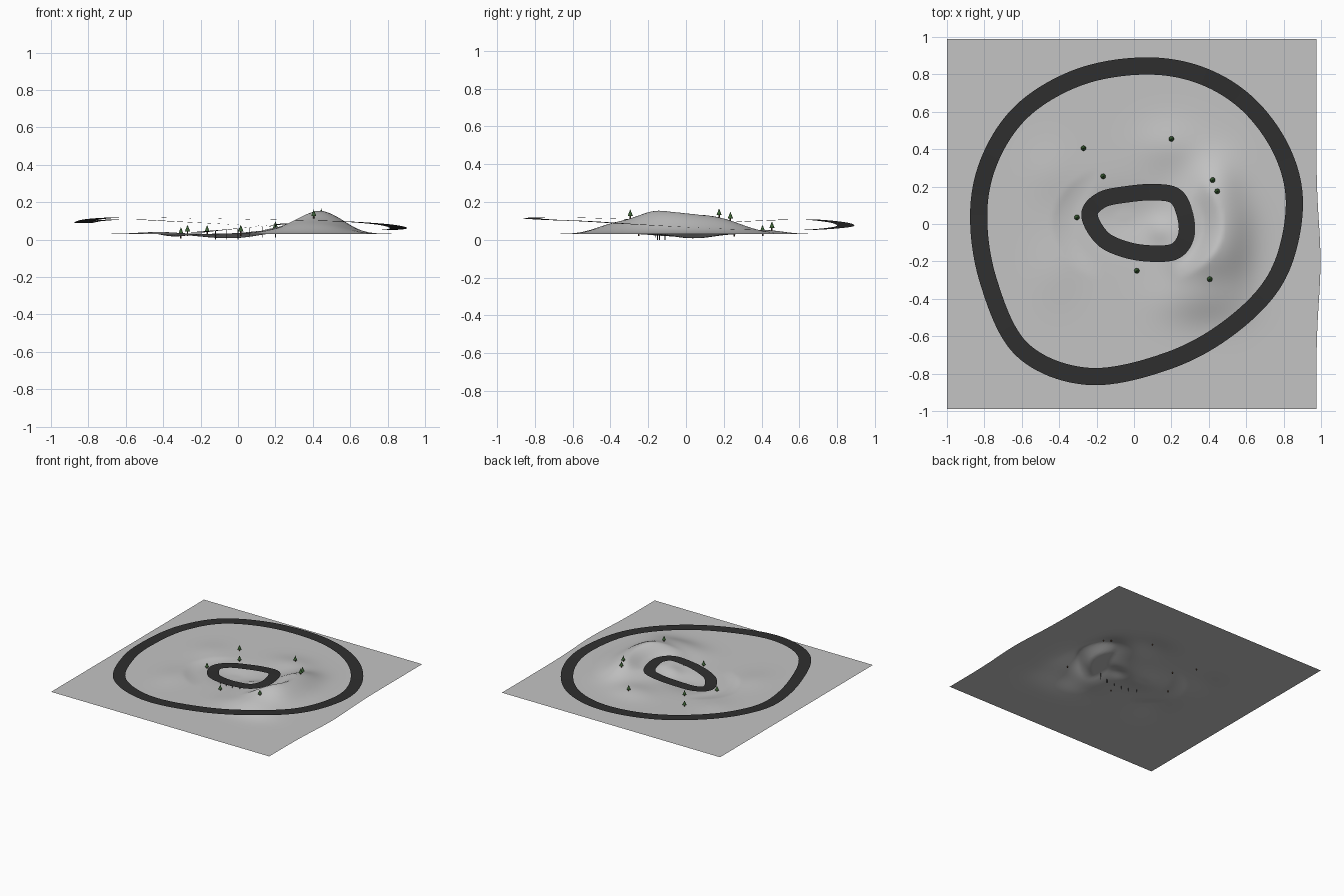
import bpy, bmesh, math
from mathutils import Vector

if "Cube" in bpy.data.objects:
    bpy.data.objects.remove(bpy.data.objects["Cube"])


def mat(name, rgb):
    m = bpy.data.materials.new(name)
    m.diffuse_color = (*rgb, 1)
    m.use_nodes = True
    m.node_tree.nodes["Principled BSDF"].inputs["Base Color"].default_value = m.diffuse_color
    return m


GREY = mat("ground grey", (0.55, 0.55, 0.55))
ASPHALT = mat("asphalt", (0.028, 0.028, 0.028))
GREEN = mat("tree green", (0.045, 0.12, 0.035))
BROWN = mat("trunk brown", (0.09, 0.045, 0.025))


def make(name, bm, *mats):
    me = bpy.data.meshes.new(name)
    bm.to_mesh(me)
    bm.free()
    for m in mats:
        me.materials.append(m)
    ob = bpy.data.objects.new(name, me)
    bpy.context.collection.objects.link(ob)
    return ob


# Terrain height: hills, a shallow pit, and a cut below the inner track
HILLS = [  # x, y, height, spread x, spread y
    (0.38, -0.17, 0.100, 0.12, 0.12),
    (0.42, 0.04, 0.065, 0.12, 0.12),
    (0.43, 0.22, 0.050, 0.09, 0.11),
    (0.36, -0.40, 0.038, 0.15, 0.09),
    (0.53, -0.10, 0.030, 0.08, 0.20),
    (0.20, 0.42, 0.020, 0.12, 0.09),
    (-0.42, -0.25, 0.010, 0.09, 0.12),
    (-0.45, 0.28, 0.009, 0.09, 0.10),
    (0.14, -0.03, 0.018, 0.05, 0.05),
    (-0.05, 0.04, -0.024, 0.15, 0.10),
]


def inner_z(x):
    return 0.034 + 0.095 * (x + 0.27)


def height(x, y):
    h = 0.031
    for cx, cy, a, sx, sy in HILLS:
        h += a * math.exp(-((x - cx) / sx) ** 2 / 2 - ((y - cy) / sy) ** 2 / 2)
    r = math.hypot((x - 0.02) / 0.35, y / 0.26)
    t = min(1, max(0, (1.3 - r) / 0.3))
    cut = min(h, inner_z(x) - 0.012)
    return max(0.009, h + (cut - h) * t)


N = 110
bm = bmesh.new()
bmesh.ops.create_grid(bm, x_segments=N, y_segments=N, size=1)
for v in bm.verts:
    x, y = v.co.x * 0.9875 - 0.0125, v.co.y * 0.988
    z = height(x, y)
    if x > 0.9:  # slightly bulging right edge
        x += 0.022 * math.exp(-((y + 0.2) / 0.3) ** 2) * (x - 0.9) / 0.075
    v.co = (x, y, z)
for f in bm.faces:
    f.smooth = True
make("terrain", bm, GREY)


def loop_curve(pts, steps=12):
    """Closed Catmull-Rom curve through the points."""
    p = [Vector(q) for q in pts]
    n = len(p)
    out = []
    for i in range(n):
        a, b, c, d = p[i - 1], p[i], p[(i + 1) % n], p[(i + 2) % n]
        for k in range(steps):
            t = k / steps
            out.append(0.5 * (2 * b + (c - a) * t + (2 * a - 5 * b + 4 * c - d) * t * t
                              + (3 * b - a - 3 * c + d) * t ** 3))
    return out


def track(name, pts, width):
    c = loop_curve(pts)
    n = len(c)
    bm = bmesh.new()
    rows = []
    for i in range(n):
        d = c[(i + 1) % n] - c[i - 1]
        side = Vector((-d.y, d.x, 0)).normalized() * width / 2
        rows.append((bm.verts.new(c[i] + side), bm.verts.new(c[i] - side)))
    for i in range(n):
        a, b = rows[i], rows[(i + 1) % n]
        f = bm.faces.new((a[0], a[1], b[1], b[0]))
        f.smooth = True
    bmesh.ops.recalc_face_normals(bm, faces=bm.faces)
    if sum(f.normal.z for f in bm.faces) < 0:
        bmesh.ops.reverse_faces(bm, faces=bm.faces)
    make(name, bm, ASPHALT)


# Outer track: high at the front and left, low at the back right
track("outer_track", [
    (-0.83, 0.07, 0.088), (-0.78, -0.30, 0.108), (-0.60, -0.67, 0.119),
    (-0.24, -0.815, 0.114), (0.20, -0.725, 0.106), (0.54, -0.53, 0.098),
    (0.77, -0.27, 0.082), (0.857, 0.08, 0.063), (0.80, 0.37, 0.052),
    (0.62, 0.63, 0.052), (0.37, 0.79, 0.063), (0.07, 0.845, 0.076),
    (-0.28, 0.79, 0.094), (-0.58, 0.62, 0.108), (-0.76, 0.37, 0.100)], 0.092)

# Inner track: climbs from left to right
inner = [(-0.238, 0.05), (-0.17, 0.13), (-0.03, 0.16), (0.11, 0.17), (0.22, 0.15),
         (0.27, 0.06), (0.28, -0.06), (0.22, -0.145), (0.09, -0.158),
         (-0.05, -0.135), (-0.17, -0.075)]
track("inner_track", [(x, y, inner_z(x)) for x, y in inner], 0.088)


def cone(bm, x, y, z0, z1, r0, r1, index, sides=10):
    """Add an upright cone or cylinder between two heights."""
    res = bmesh.ops.create_cone(bm, cap_ends=True, segments=sides, radius1=r0,
                                radius2=r1, depth=z1 - z0)
    bmesh.ops.translate(bm, verts=res["verts"], vec=(x, y, (z0 + z1) / 2))
    for f in {f for v in res["verts"] for f in v.link_faces}:
        f.material_index = index


# Trees: thin trunk with a cone on top
TREES = [(-0.27, 0.405), (0.2, 0.455), (-0.165, 0.255), (0.42, 0.235),
         (0.445, 0.175), (-0.305, 0.035), (0.015, -0.25), (0.405, -0.295)]
for i, (x, y) in enumerate(TREES):
    z = height(x, y)
    bm = bmesh.new()
    cone(bm, x, y, z - 0.012, z + 0.015, 0.004, 0.004, 1, 8)
    cone(bm, x, y, z + 0.012, z + 0.048, 0.014, 0.0, 0, 12)
    make(f"tree_{i + 1}", bm, GREEN, BROWN)

# Support posts below the front of the inner track
bm = bmesh.new()
for i, (x, y) in enumerate([(-0.12, -0.11), (-0.06, -0.14), (0.0, -0.15),
                            (0.06, -0.16), (0.13, -0.16), (0.2, -0.15)]):
    cone(bm, x, y, 0.0 if i < 3 else 0.012, inner_z(x) - 0.001, 0.0025, 0.0025, 0, 6)
make("track_posts", bm, ASPHALT)
